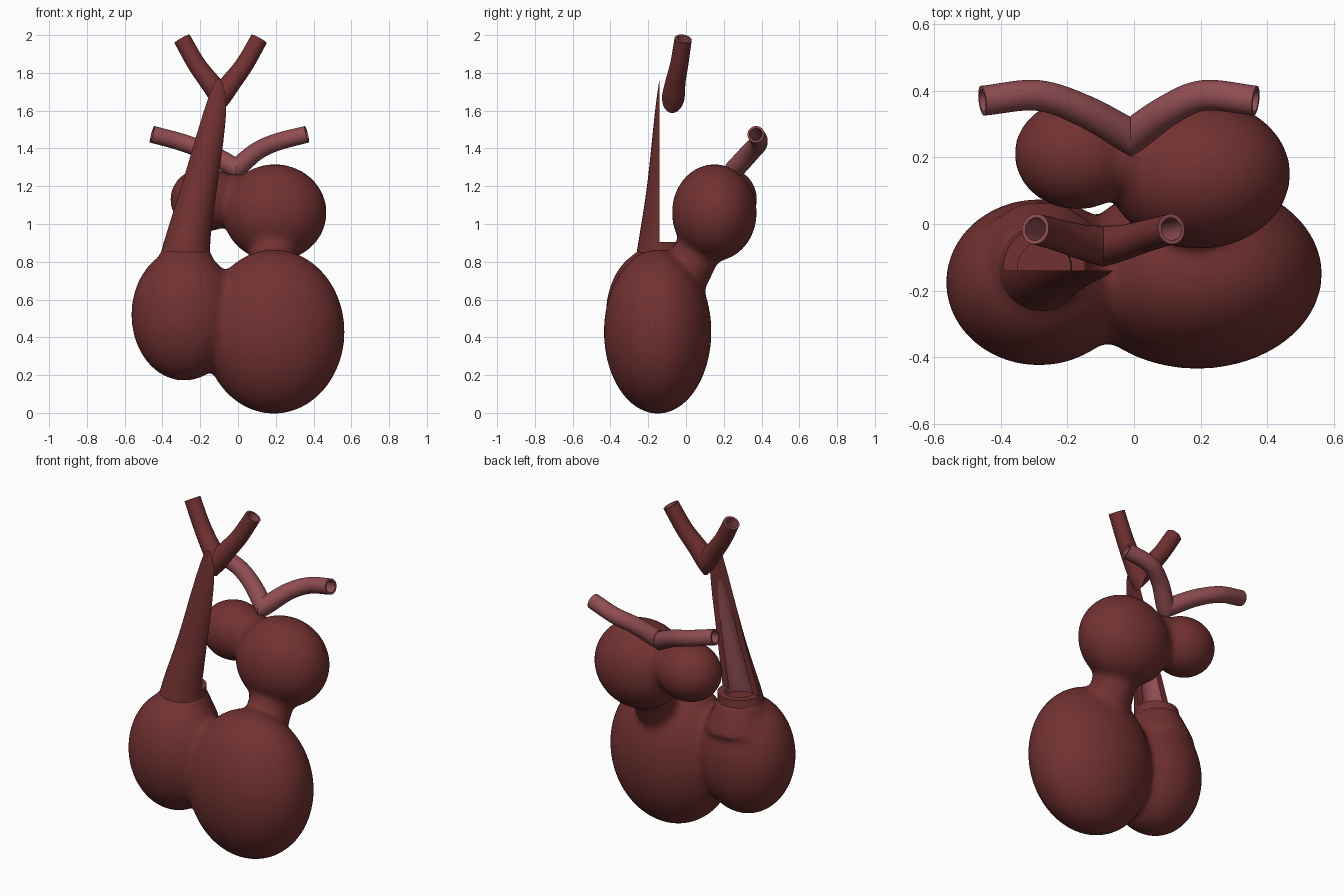
import bpy, bmesh, math
from mathutils import Vector, Matrix

old = bpy.data.objects.get("Cube")
if old:
    bpy.data.objects.remove(old, do_unlink=True)


def material(name, rgb):
    m = bpy.data.materials.new(name)
    m.use_nodes = True
    m.diffuse_color = (*rgb, 1)
    bsdf = m.node_tree.nodes["Principled BSDF"]
    bsdf.inputs["Base Color"].default_value = (*rgb, 1)
    bsdf.inputs["Roughness"].default_value = 0.6
    return m


RED = material("dark red muscle", (0.17, 0.031, 0.031))
PINK = material("dusty pink lining", (0.28, 0.075, 0.085))


def finish(bm, name, mats):
    bmesh.ops.recalc_face_normals(bm, faces=bm.faces)
    mesh = bpy.data.meshes.new(name)
    bm.to_mesh(mesh)
    bm.free()
    obj = bpy.data.objects.new(name, mesh)
    bpy.context.collection.objects.link(obj)
    for m in mats:
        mesh.materials.append(m)
    return obj


def select(obj):
    bpy.ops.object.select_all(action='DESELECT')
    obj.select_set(True)
    bpy.context.view_layer.objects.active = obj


def smooth(obj, angle=40):
    select(obj)
    bpy.ops.object.shade_smooth_by_angle(angle=math.radians(angle))


def apply_all(obj):
    select(obj)
    for m in list(obj.modifiers):
        bpy.ops.object.modifier_apply(modifier=m.name)


def blob(bm, centre, radii):
    mat = Matrix.Translation(centre) @ Matrix.Diagonal((*radii, 1))
    bmesh.ops.create_uvsphere(bm, u_segments=48, v_segments=32, radius=1, matrix=mat)


def rod(bm, a, b, r1, r2):
    a, b = Vector(a), Vector(b)
    turn = (b - a).to_track_quat('Z', 'Y').to_matrix().to_4x4()
    bmesh.ops.create_cone(bm, cap_ends=True, segments=40, radius1=r1, radius2=r2,
                          depth=(b - a).length, matrix=Matrix.Translation((a + b) / 2) @ turn)


def spline(points, steps=8):
    # Catmull-Rom through (x, y, z, radius) points
    p = [Vector(q) for q in points]
    p = [2 * p[0] - p[1]] + p + [2 * p[-1] - p[-2]]
    out = []
    for a, b, c, d in zip(p, p[1:], p[2:], p[3:]):
        for k in range(steps):
            t = k / steps
            out.append(b + (c - a) * t / 2 + (2 * a - 5 * b + 4 * c - d) * t * t / 2
                       + (3 * b - a - 3 * c + d) * t ** 3 / 2)
    return out + [p[-2]]


def hollow_tube(points, bore, n=32):
    # closed thick-walled pipe; inner wall and rims use material 1
    bm = bmesh.new()
    path = spline(points)
    rings = []
    for i, q in enumerate(path):
        t = (path[min(i + 1, len(path) - 1)] - path[max(i - 1, 0)]).xyz.normalized()
        u = t.cross(Vector((0, 1, 0))).normalized()
        v = t.cross(u)
        rings.append([[bm.verts.new(q.xyz + q.w * s * (u * math.cos(a) + v * math.sin(a)))
                       for a in (math.tau * k / n for k in range(n))] for s in (1, bore)])

    def bridge(r, s, mat):
        for k in range(n):
            f = bm.faces.new((r[k - 1], r[k], s[k], s[k - 1]))
            f.material_index = mat

    for a, b in zip(rings, rings[1:]):
        bridge(a[0], b[0], 0)
        bridge(a[1], b[1], 1)
    for end in (rings[0], rings[-1]):
        bridge(end[0], end[1], 1)
    return bm


def branch(name, points, bore, seam, side, mats):
    # pipe mitred on the plane x = seam
    bm = hollow_tube(points, bore)
    bmesh.ops.recalc_face_normals(bm, faces=bm.faces)
    geom = bm.verts[:] + bm.edges[:] + bm.faces[:]
    bmesh.ops.bisect_plane(bm, geom=geom, plane_co=(seam, 0, 0),
                           plane_no=(-side, 0, 0), clear_outer=True)
    smooth(finish(bm, name, mats))


# Chambers, melted together into one soft body
bm = bmesh.new()
blob(bm, (-0.285, -0.175, 0.52), (0.28, 0.25, 0.35))     # right ventricle
blob(bm, (0.19, -0.15, 0.43), (0.375, 0.285, 0.435))     # left ventricle
blob(bm, (-0.09, -0.17, 0.48), (0.15, 0.19, 0.28))       # septum
blob(bm, (0.195, 0.15, 1.06), (0.275, 0.225, 0.257))     # left atrium
blob(bm, (-0.17, 0.21, 1.13), (0.19, 0.167, 0.17))       # right atrium
blob(bm, (-0.02, 0.2, 1.13), (0.12, 0.12, 0.135))        # wall between atria
rod(bm, (0.19, 0.13, 1.0), (0.18, -0.04, 0.65), 0.125, 0.125)
rod(bm, (-0.28, -0.125, 0.7), (-0.275, -0.125, 0.87), 0.2, 0.125)
body = finish(bm, "heart_chambers", [RED])
remesh = body.modifiers.new("melt", 'REMESH')
remesh.mode = 'VOXEL'
remesh.voxel_size = 0.016
soften = body.modifiers.new("soften", 'SMOOTH')
soften.factor = 0.5
soften.iterations = 14
apply_all(body)
smooth(body, 80)

# Great vessel, with its rear cut away above a short stub
trunk = finish(hollow_tube([(-0.28, -0.13, 0.76, 0.15), (-0.268, -0.13, 0.9, 0.122),
                            (-0.203, -0.108, 1.2, 0.098), (-0.12, -0.08, 1.6, 0.083),
                            (-0.1, -0.07, 1.78, 0.068)], 0.66), "great_vessel", [RED, PINK])
bm = bmesh.new()
bmesh.ops.create_cube(bm, size=1, matrix=Matrix.Translation((-0.2, 0.36, 1.405))
                      @ Matrix.Diagonal((2, 1, 1, 1)))
cutter = finish(bm, "vessel_cutter", [RED])
cutter.hide_render = True
cut = trunk.modifiers.new("cutaway", 'BOOLEAN')
cut.operation = 'DIFFERENCE'
cut.solver = 'EXACT'
cut.object = cutter
apply_all(trunk)
bpy.data.objects.remove(cutter, do_unlink=True)
smooth(trunk)

# Forked artery on top
fork = -0.092
for label, side in (("left", 1), ("right", -1)):
    pts = [(fork + side * x, y, z, r) for x, y, z, r in (
        (-0.06, -0.075, 1.61, 0.06), (0.0, -0.066, 1.68, 0.06), (0.06, -0.055, 1.755, 0.053),
        (0.13, -0.035, 1.85, 0.048), (0.204, -0.015, 1.98, 0.046))]
    branch(label + "_artery_branch", pts, 0.75, fork, side, [RED, PINK])

# Forked veins behind
veins = {
    "left_vein": (1, [(-0.09, 0.22, 1.25, 0.052), (-0.01, 0.262, 1.295, 0.052),
                      (0.1, 0.34, 1.385, 0.048), (0.21, 0.386, 1.435, 0.046),
                      (0.365, 0.37, 1.475, 0.045)]),
    "right_vein": (-1, [(0.07, 0.22, 1.26, 0.052), (-0.01, 0.262, 1.295, 0.052),
                        (-0.15, 0.34, 1.375, 0.048), (-0.29, 0.386, 1.43, 0.046),
                        (-0.455, 0.37, 1.475, 0.045)]),
}
for name, (side, pts) in veins.items():
    branch(name, pts, 0.75, -0.01, side, [PINK])
